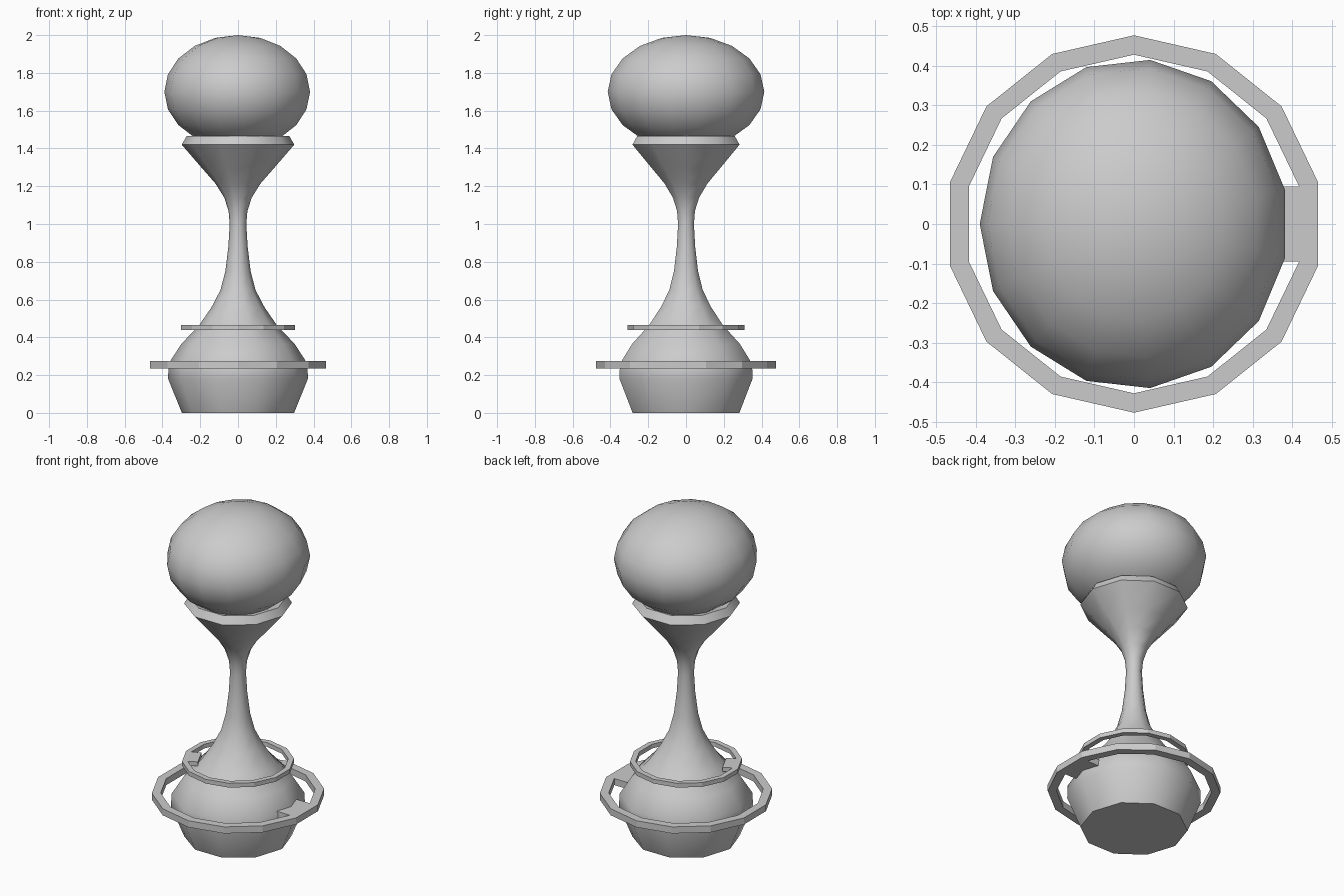
import bpy, bmesh, math
from mathutils import Vector, Matrix

cube = bpy.data.objects.get("Cube")
if cube:
    bpy.data.objects.remove(cube, do_unlink=True)

grey = bpy.data.materials.new("plain grey")
grey.use_nodes = True
grey.diffuse_color = (0.6, 0.6, 0.6, 1)
grey.node_tree.nodes["Principled BSDF"].inputs["Base Color"].default_value = (0.6, 0.6, 0.6, 1)


def finish(bm, name, smooth_angle=None):
    """Turn a bmesh into a named object with the grey material."""
    bmesh.ops.recalc_face_normals(bm, faces=bm.faces)
    mesh = bpy.data.meshes.new(name)
    bm.to_mesh(mesh)
    bm.free()
    mesh.materials.append(grey)
    obj = bpy.data.objects.new(name, mesh)
    bpy.context.collection.objects.link(obj)
    if smooth_angle:
        bpy.ops.object.select_all(action='DESELECT')
        obj.select_set(True)
        bpy.context.view_layer.objects.active = obj
        bpy.ops.object.shade_smooth_by_angle(angle=math.radians(smooth_angle))
    return obj


def lathe(name, profile, sides, smooth_angle):
    """Spin a (radius, height) profile about z and cap both ends."""
    bm = bmesh.new()
    verts = [bm.verts.new((r, 0, z)) for r, z in profile]
    edges = [bm.edges.new(pair) for pair in zip(verts, verts[1:])]
    bmesh.ops.spin(bm, geom=verts + edges, cent=(0, 0, 0), axis=(0, 0, 1),
                   angle=math.tau, steps=sides, use_duplicate=False)
    bmesh.ops.remove_doubles(bm, verts=bm.verts, dist=0.0005)
    rims = [e for e in bm.edges if e.is_boundary]
    bmesh.ops.holes_fill(bm, edges=rims, sides=0)
    return finish(bm, name, smooth_angle)


def tabbed_ring(name, height, scale, turn):
    """Flat-sided ring with one inner face pulled inward as a tab."""
    sides, outer, inner, thick, tab_end = 14, 0.477, 0.428, 0.04, 0.33
    bm = bmesh.new()
    loops = []
    for r, z in ((outer, -1), (outer, 1), (inner, 1), (inner, -1)):
        angles = [math.tau * (i - 0.5) / sides for i in range(sides)]
        loops.append([bm.verts.new((r * math.cos(a), r * math.sin(a), z * thick / 2))
                      for a in angles])
    tab_face = None
    for k in range(4):
        a, b = loops[k], loops[(k + 1) % 4]
        for i in range(sides):
            j = (i + 1) % sides
            face = bm.faces.new((a[i], a[j], b[j], b[i]))
            if k == 2 and i == 0:
                tab_face = face
    out = bmesh.ops.extrude_discrete_faces(bm, faces=[tab_face])
    for v in out["faces"][0].verts:
        v.co.x = tab_end
    bmesh.ops.transform(bm, verts=bm.verts, matrix=(
        Matrix.Translation((0, 0, height)) @ Matrix.Rotation(turn, 4, 'Z')
        @ Matrix.Scale(scale, 4)))
    return finish(bm, name)


# Bulbous base, thin stem and flared cup in one turned body
body_profile = [
    (0.297, 0), (0.37, 0.18), (0.368, 0.26), (0.30, 0.365), (0.205, 0.465),
    (0.14, 0.56), (0.093, 0.65), (0.067, 0.75), (0.051, 0.88), (0.044, 1.0),
    (0.05, 1.07), (0.073, 1.14), (0.12, 1.215), (0.19, 1.295),
    (0.298, 1.42), (0.272, 1.465), (0.22, 1.455), (0.12, 1.43)]
lathe("pedestal_body", body_profile, 10, 50)

# Squashed ball resting in the cup
bm = bmesh.new()
bmesh.ops.create_uvsphere(bm, u_segments=15, v_segments=10, radius=1)
bmesh.ops.rotate(bm, verts=bm.verts, cent=(0, 0, 0), matrix=Matrix.Rotation(math.pi / 2, 3, 'Z'))
bmesh.ops.scale(bm, verts=bm.verts, vec=Vector((0.39, 0.417, 0.3)))
bmesh.ops.translate(bm, verts=bm.verts, vec=Vector((0, 0, 1.7)))
finish(bm, "top_ball", 50)

# Two rings around the base, each joined by a tab
tabbed_ring("large_ring", 0.255, 1, 0)
tabbed_ring("small_ring", 0.451, 0.65, math.tau * 8 / 14)
